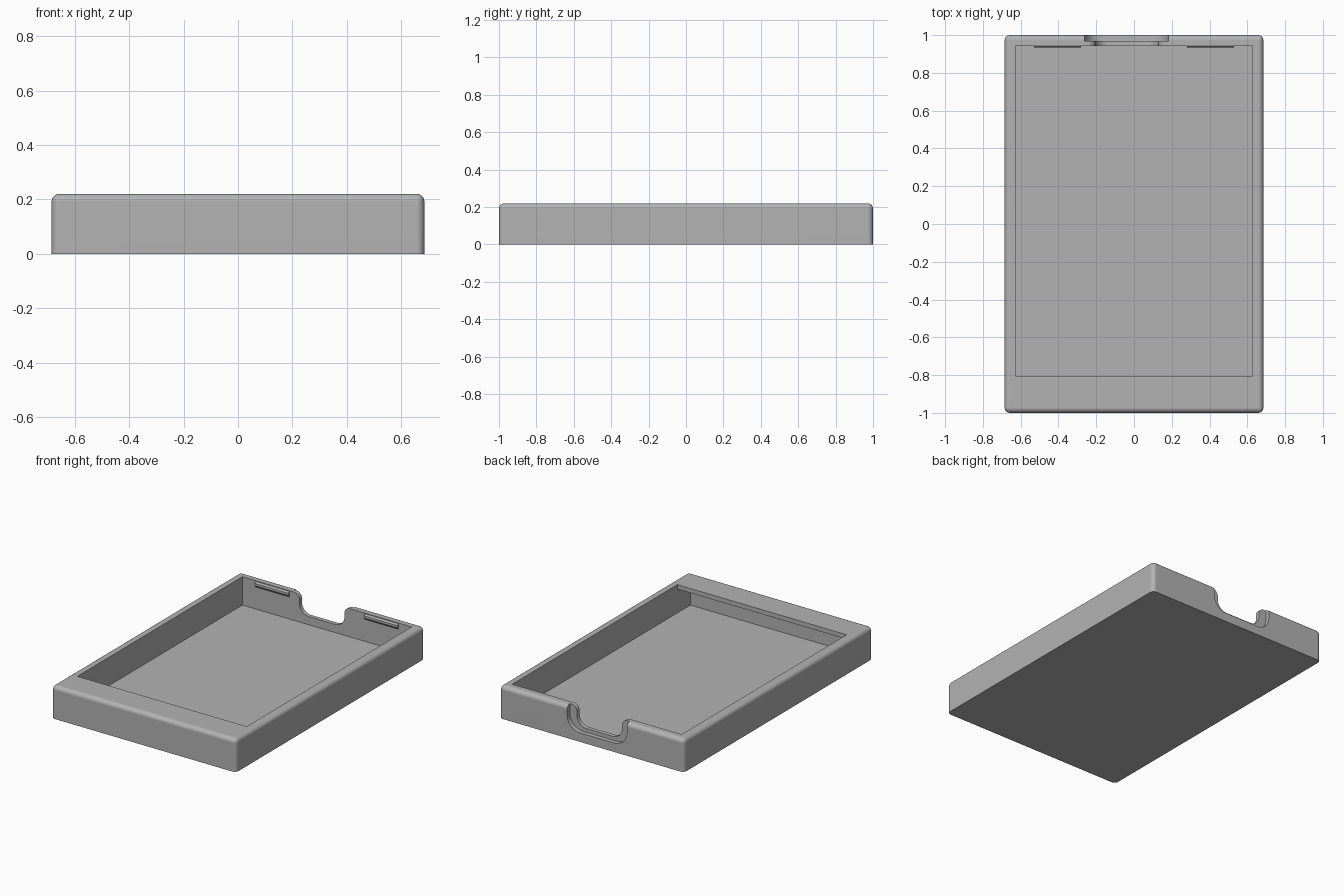
import bpy, bmesh
from math import sin, cos, pi, radians
from mathutils import Vector

if "Cube" in bpy.data.objects:
    bpy.data.objects.remove(bpy.data.objects["Cube"], do_unlink=True)

HALF_W, HALF_L, HEIGHT = 0.685, 1.0, 0.22
WALL, FLOOR, LIP = 0.057, 0.03, 0.19
FRONT_EDGE = -0.805

grey = bpy.data.materials.new("plain grey")
grey.use_nodes = True
colour = (0.45, 0.45, 0.45, 1)
grey.diffuse_color = colour
grey.node_tree.nodes["Principled BSDF"].inputs["Base Color"].default_value = colour


def link(name, bm):
    bmesh.ops.recalc_face_normals(bm, faces=bm.faces)
    mesh = bpy.data.meshes.new(name)
    bm.to_mesh(mesh)
    bm.free()
    mesh.materials.append(grey)
    obj = bpy.data.objects.new(name, mesh)
    bpy.context.collection.objects.link(obj)
    return obj


def prism(name, points, axis, start, end):
    """Extrude a closed profile, (y, z) along x or (x, z) along y."""
    bm = bmesh.new()
    place = (lambda a, b: (start, a, b)) if axis == "x" else (lambda a, b: (a, start, b))
    face = bm.faces.new([bm.verts.new(place(a, b)) for a, b in points])
    side = bmesh.ops.extrude_face_region(bm, geom=[face])["geom"]
    shift = Vector((end - start, 0, 0) if axis == "x" else (0, end - start, 0))
    bmesh.ops.translate(bm, vec=shift, verts=[v for v in side if isinstance(v, bmesh.types.BMVert)])
    return link(name, bm)


def arc(cx, cz, r, a, b, steps=8):
    angles = [radians(a + (b - a) * i / steps) for i in range(steps + 1)]
    return [(cx + r * cos(t), cz + r * sin(t)) for t in angles]


def notch_profile(left, right, bottom, r, flare):
    """U shape with round lower corners and optional flared top corners."""
    above = HEIGHT + 0.1
    low = arc(left + r, bottom + r, r, 180, 270) + arc(right - r, bottom + r, r, 270, 360)
    if not flare:
        return [(left, above)] + low + [(right, above)]
    top = HEIGHT - flare
    return ([(left - flare, above)] + arc(left - flare, top, flare, 90, 0) + low
            + arc(right + flare, top, flare, 180, 90) + [(right + flare, above)])


# Tray body with rounded upright and top edges
bm = bmesh.new()
bmesh.ops.create_cube(bm, size=1)
for v in bm.verts:
    v.co = (v.co.x * 2 * HALF_W, v.co.y * 2 * HALF_L, (v.co.z + 0.5) * HEIGHT)
edges = [e for e in bm.edges if max(v.co.z for v in e.verts) > 0.1]
bmesh.ops.bevel(bm, geom=edges, offset=0.028, segments=6, profile=0.5, affect='EDGES')
tray = link("tray", bm)

# Cavity that runs on beneath the front lip
front, back = -HALF_L + WALL, HALF_L - WALL
cavity = prism("cavity_cutter",
               [(front, FLOOR), (back, FLOOR), (back, 0.4), (FRONT_EDGE, 0.4),
                (FRONT_EDGE, LIP), (front, LIP)], "x", -HALF_W + WALL, HALF_W - WALL)

# Cable notch through the back wall, with a wider recess outside it
inner = prism("notch_cutter", notch_profile(-0.205, 0.13, 0.085, 0.07, 0.04), "y", 0.9, 1.1)
outer = prism("recess_cutter", notch_profile(-0.262, 0.182, 0.06, 0.095, 0), "y", 0.97, 1.1)

cutters = [cavity, inner, outer]
for cutter in cutters:
    cutter.hide_render = True
    mod = tray.modifiers.new(cutter.name, 'BOOLEAN')
    mod.operation = 'DIFFERENCE'
    mod.solver = 'EXACT'
    mod.object = cutter
cut_mesh = bpy.data.meshes.new_from_object(
    tray.evaluated_get(bpy.context.evaluated_depsgraph_get()))
tray.modifiers.clear()
tray.data = cut_mesh
for cutter in cutters:
    bpy.data.objects.remove(cutter, do_unlink=True)

# Snap ridges inside the back wall
for name, side in (("left_ridge", 1), ("right_ridge", -1)):
    bump = [(back + 0.005, 0.215), (back, 0.215), (back - 0.009, 0.205),
            (back - 0.009, 0.19), (back, 0.178), (back + 0.005, 0.178)]
    prism(name, bump, "x", side * 0.28, side * 0.53)

# Smooth fillets, crisp corners, flat panels
bpy.ops.object.select_all(action='DESELECT')
tray.select_set(True)
bpy.context.view_layer.objects.active = tray
bpy.ops.object.shade_smooth_by_angle(angle=radians(30))
weighted = tray.modifiers.new("flat_panels", 'WEIGHTED_NORMAL')
weighted.keep_sharp = True
